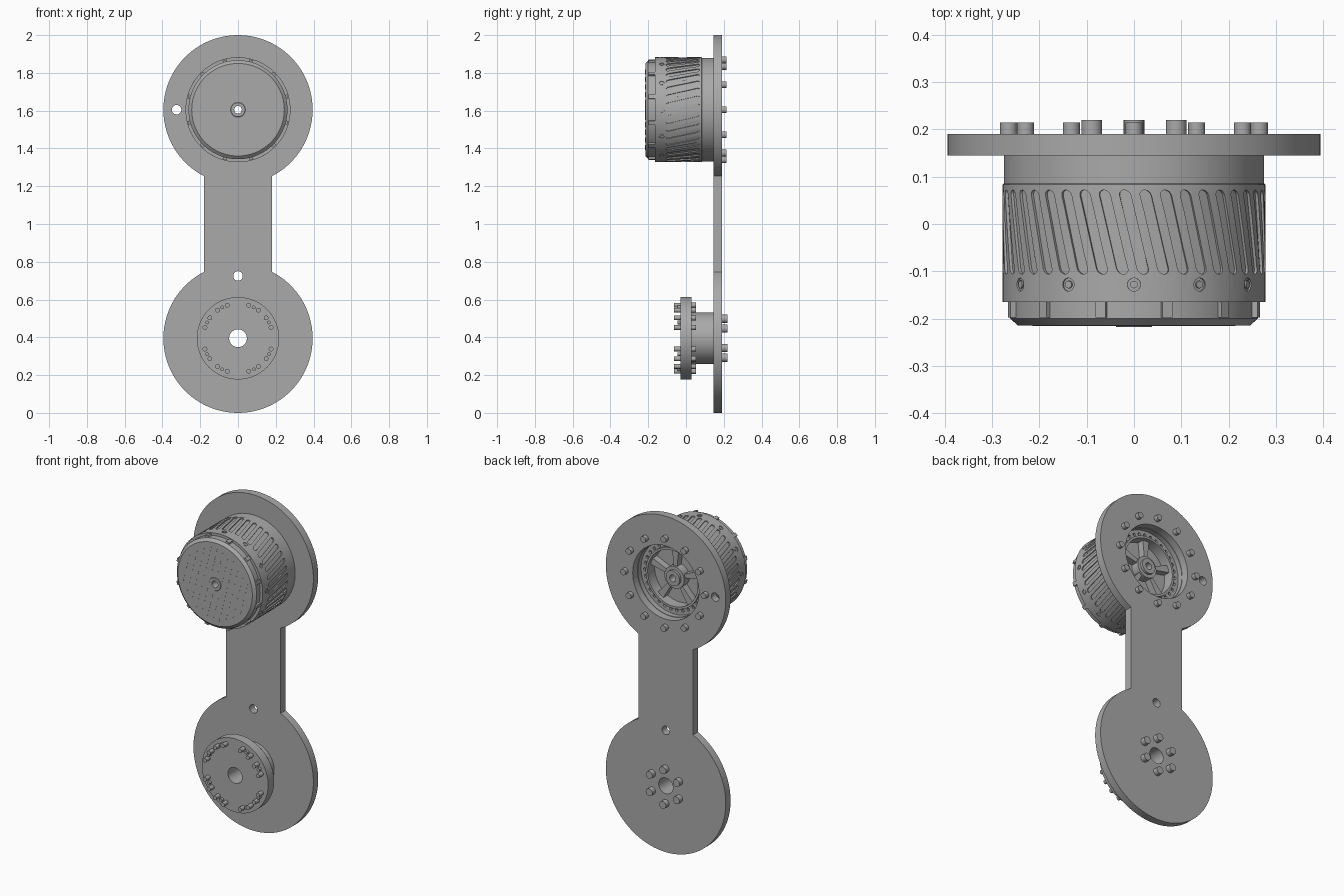
import bpy, bmesh
from math import sin, cos, pi, radians, asin

old = bpy.data.objects.get("Cube")
if old:
    bpy.data.objects.remove(old)

TOP, LOW, DISC = 1.605, 0.395, 0.395   # disc centres and radius
BACK, FRONT = 0.19, 0.145              # plate faces in y

grey = bpy.data.materials.new("machined grey")
grey.use_nodes = True
grey.diffuse_color = (0.4, 0.4, 0.4, 1)
grey.node_tree.nodes["Principled BSDF"].inputs["Base Color"].default_value = (0.4, 0.4, 0.4, 1)


def finish(name, bm, smooth=True):
    bmesh.ops.recalc_face_normals(bm, faces=bm.faces)
    mesh = bpy.data.meshes.new(name)
    bm.to_mesh(mesh)
    bm.free()
    mesh.materials.append(grey)
    ob = bpy.data.objects.new(name, mesh)
    bpy.context.collection.objects.link(ob)
    if smooth:
        shade(ob)
    return ob


def shade(ob):
    bpy.ops.object.select_all(action="DESELECT")
    ob.select_set(True)
    bpy.context.view_layer.objects.active = ob
    bpy.ops.object.shade_smooth_by_angle(angle=radians(30))


def prism(bm, lower, upper):
    """Solid between two matching outlines."""
    a = [bm.verts.new(p) for p in lower]
    b = [bm.verts.new(p) for p in upper]
    bm.faces.new(a)
    bm.faces.new(b[::-1])
    for i in range(len(a)):
        j = (i + 1) % len(a)
        bm.faces.new((a[i], b[i], b[j], a[j]))


def rod(bm, x, z, r, y0, y1, n=20):
    """Cylinder along y."""
    ring = [(x + r * cos(2 * pi * i / n), z + r * sin(2 * pi * i / n)) for i in range(n)]
    prism(bm, [(u, y0, v) for u, v in ring], [(u, y1, v) for u, v in ring])


def lathe(name, profile, z, n=96):
    """Closed (radius, y) profile turned about the y axis."""
    bm = bmesh.new()
    rings = [[bm.verts.new((r * cos(2 * pi * i / n), y, z + r * sin(2 * pi * i / n)))
              for r, y in profile] for i in range(n)]
    m = len(profile)
    for i in range(n):
        p, q = rings[i], rings[(i + 1) % n]
        for k in range(m):
            l = (k + 1) % m
            bm.faces.new((p[k], p[l], q[l], q[k]))
    return finish(name, bm)


def cut(ob, cutter):
    mod = ob.modifiers.new("cut", "BOOLEAN")
    mod.object, mod.operation, mod.solver = cutter, "DIFFERENCE", "EXACT"
    bpy.context.view_layer.update()
    done = ob.evaluated_get(bpy.context.evaluated_depsgraph_get())
    mesh = bpy.data.meshes.new_from_object(done)
    ob.modifiers.clear()
    ob.data = mesh
    bpy.data.objects.remove(cutter)
    shade(ob)


def wrapped(bm, angle, y, half, r, slant, r0, r1, n=8):
    """Capsule outline wrapped on the motor shell, between two radii."""
    pts = []
    for side in (1, -1):
        for i in range(n + 1):
            t = pi * i / n
            v = side * (half + r * sin(t))
            u = side * r * cos(t) - slant * v
            pts.append((angle + u / 0.278, y + v))
    lower, upper = ([(R * sin(a), h, TOP + R * cos(a)) for a, h in pts] for R in (r0, r1))
    prism(bm, lower, upper)


def wedge(bm, a, half_in, half_out, r0, r1, y0, y1, z):
    """Radial block, may taper."""
    quad = [(r0, -half_in), (r1, -half_out), (r1, half_out), (r0, half_in)]
    flat = [(r * cos(a) - t * sin(a), z + r * sin(a) + t * cos(a)) for r, t in quad]
    prism(bm, [(x, y0, h) for x, h in flat], [(x, y1, h) for x, h in flat])


# Link plate: two discs joined by a straight bar, then drilled
neck = asin(0.18 / DISC)
outline = []
for centre, start in ((TOP, -pi / 2 + neck), (LOW, pi / 2 + neck)):
    for i in range(81):
        a = start + (2 * pi - 2 * neck) * i / 80
        outline.append((DISC * cos(a), centre + DISC * sin(a)))
bm = bmesh.new()
prism(bm, [(x, FRONT, z) for x, z in outline], [(x, BACK, z) for x, z in outline])
plate = finish("link_plate", bm)
bm = bmesh.new()
for x, z, r in ((0, TOP, 0.218), (0, LOW, 0.047), (-0.325, TOP, 0.025), (0, 0.725, 0.025)):
    rod(bm, x, z, r, 0.1, 0.25, 64)
cut(plate, finish("plate_drill", bm, False))

# Motor shell with open back recess
shell = lathe("motor_shell", [
    (0.02, -0.16), (0.278, -0.165), (0.278, 0.083), (0.275, 0.086), (0.275, FRONT),
    (0.215, FRONT), (0.215, 0.115), (0.165, 0.115), (0.165, 0.06), (0.065, 0.06),
    (0.065, 0.11), (0.045, 0.11), (0.045, 0.125), (0.02, 0.125)], TOP)
bm = bmesh.new()
for k in range(40):
    wrapped(bm, 2 * pi * k / 40, -0.017, 0.077, 0.012, 0.24, 0.272, 0.3)
for k in range(12):
    wrapped(bm, 2 * pi * k / 12, -0.128, 0, 0.014, 0, 0.274, 0.3)
for k in range(30):
    a = 2 * pi * k / 30
    rod(bm, 0.19 * cos(a), TOP + 0.19 * sin(a), 0.009, 0.1, 0.14, 12)
cut(shell, finish("shell_cutter", bm, False))

# Small radial screws in the shell
bm = bmesh.new()
for k in range(12):
    wrapped(bm, 2 * pi * k / 12, -0.128, 0, 0.008, 0, 0.27, 0.278)
finish("shell_screws", bm)

# Front cap, centre collar and retaining clips
lathe("motor_cap", [(0.02, -0.215), (0.245, -0.215), (0.262, -0.2), (0.262, -0.15),
                    (0.02, -0.15)], TOP)
lathe("cap_collar", [(0.02, -0.218), (0.037, -0.218), (0.04, -0.214), (0.02, -0.214)], TOP, 40)
bm = bmesh.new()
for k in range(12):
    wedge(bm, radians(15 + 30 * k), 0.011, 0.011, 0.25, 0.273, -0.198, -0.16, TOP)
finish("cap_clips", bm)

# Fine slanted dashes on the cap
bm = bmesh.new()
for col in range(-5, 6):
    for row in range(-5, 6):
        z = row * 0.04
        x = col * 0.04 + z * 0.25
        if 0.05 < (x * x + z * z) ** 0.5 < 0.215:
            ends = [(x - 0.005, z - 0.014), (x - 0.003, z - 0.014),
                    (x + 0.005, z + 0.014), (x + 0.003, z + 0.014)]
            prism(bm, [(u, -0.2145, TOP + v) for u, v in ends],
                  [(u, -0.2158, TOP + v) for u, v in ends])
finish("cap_dashes", bm, False)

# Stator spokes inside the back recess
bm = bmesh.new()
for k in range(5):
    wedge(bm, pi / 2 + 2 * pi * k / 5, 0.011, 0.022, 0.06, 0.168, 0.055, 0.1, TOP)
finish("stator_spokes", bm)
lathe("stator_rim", [(0.165, 0.08), (0.178, 0.08), (0.178, 0.125), (0.165, 0.125)], TOP)

# Plate screws around the motor and behind the lower hub
bm = bmesh.new()
for k in range(12):
    a = 2 * pi * k / 12
    rod(bm, 0.265 * cos(a), TOP + 0.265 * sin(a), 0.018, 0.18, 0.215)
finish("motor_screws", bm)
bm = bmesh.new()
for k in range(6):
    a = pi / 2 + 2 * pi * k / 6
    rod(bm, 0.103 * cos(a), LOW + 0.103 * sin(a), 0.022, 0.18, 0.22)
finish("hub_screws", bm)

# Lower hub with flange
lathe("output_hub", [(0.047, -0.028), (0.218, -0.028), (0.218, 0.028), (0.137, 0.028),
                     (0.137, FRONT), (0.047, FRONT)], LOW)

# Flange pins in groups: two long pins with a smaller one between
bm = bmesh.new()
for quarter in range(4):
    for centre in (27, 63):
        for step in (-9, 0, 9):
            a = radians(90 * quarter + centre + step)
            x, z = 0.184 * cos(a), LOW + 0.184 * sin(a)
            if step:
                rod(bm, x, z, 0.0125, -0.064, -0.02)
                rod(bm, x, z, 0.0135, 0.02, 0.054)
            else:
                rod(bm, x, z, 0.0095, -0.045, -0.02)
finish("flange_pins", bm)
